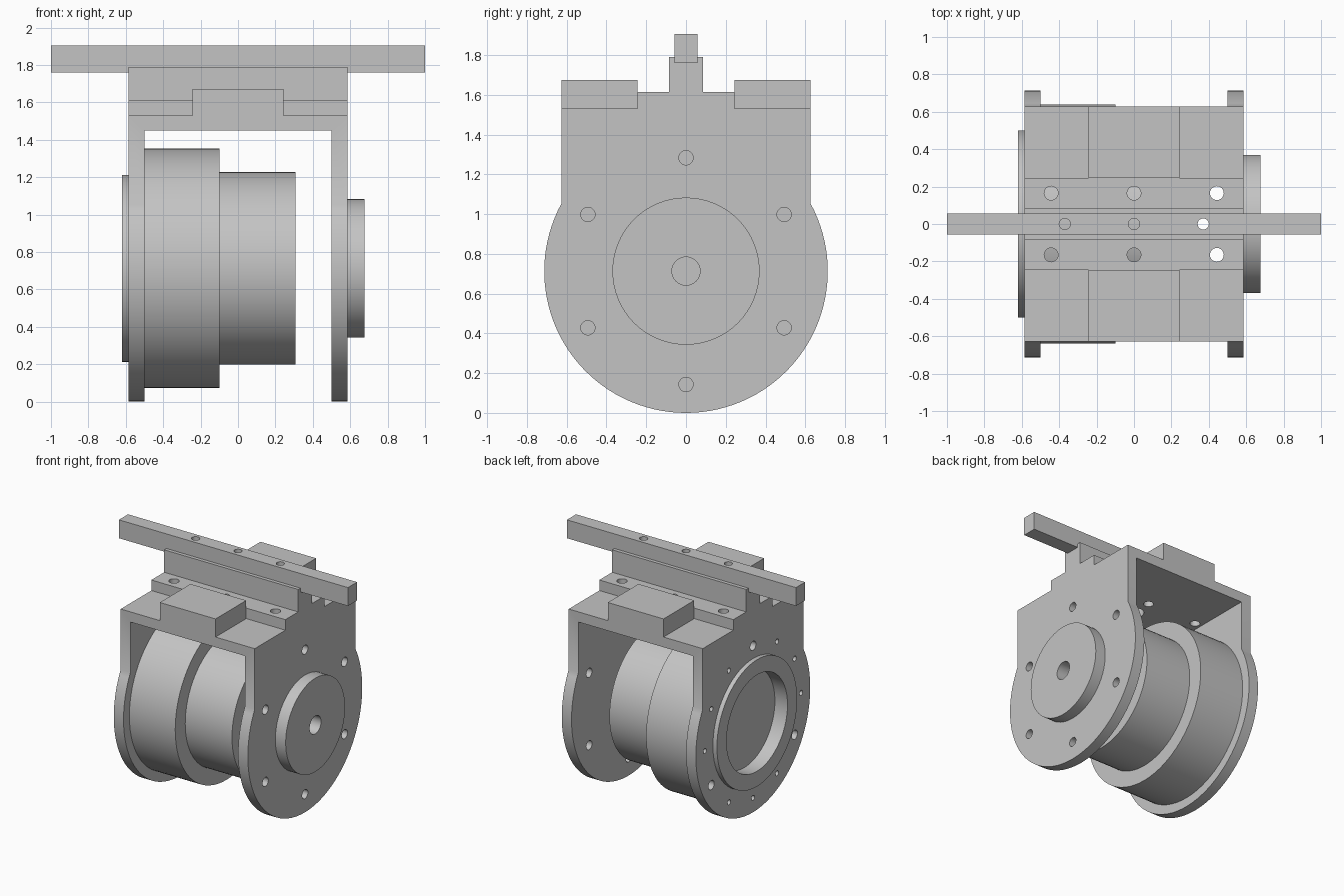
import bpy, bmesh, math
from mathutils import Matrix, Vector

if "Cube" in bpy.data.objects:
    bpy.data.objects.remove(bpy.data.objects["Cube"])

CZ, R = 0.713, 0.713          # shaft axis height, cheek radius
W = 0.627                     # half depth of the upper housing
grey = bpy.data.materials.new("machined_grey")
grey.diffuse_color = (0.55, 0.55, 0.55, 1)
grey.use_nodes = True
grey.node_tree.nodes["Principled BSDF"].inputs["Base Color"].default_value = grey.diffuse_color


def make(name, bm):
    bmesh.ops.recalc_face_normals(bm, faces=bm.faces)
    me = bpy.data.meshes.new(name)
    bm.to_mesh(me)
    bm.free()
    me.materials.append(grey)
    ob = bpy.data.objects.new(name, me)
    bpy.context.collection.objects.link(ob)
    return ob


def add_box(bm, x0, x1, y0, y1, z0, z1):
    m = Matrix.Translation(((x0 + x1) / 2, (y0 + y1) / 2, (z0 + z1) / 2))
    bmesh.ops.create_cube(bm, size=1, matrix=m @ Matrix.Diagonal((x1 - x0, y1 - y0, z1 - z0, 1)))


def add_cyl(bm, axis, centre, r, length, seg=32):
    rot = Matrix.Rotation(math.pi / 2, 4, 'Y') if axis == 'X' else Matrix()
    bmesh.ops.create_cone(bm, cap_ends=True, segments=seg, radius1=r, radius2=r,
                          depth=length, matrix=Matrix.Translation(centre) @ rot)


def boolean(ob, bm, operation):
    cutter = make("cutter", bm)
    cutter.hide_render = True
    mod = ob.modifiers.new("cut", 'BOOLEAN')
    mod.object, mod.operation, mod.solver = cutter, operation, 'EXACT'
    bpy.context.view_layer.update()
    dg = bpy.context.evaluated_depsgraph_get()
    me = bpy.data.meshes.new_from_object(ob.evaluated_get(dg))
    ob.modifiers.clear()
    ob.data = me
    bpy.data.objects.remove(cutter)


def smooth(ob):
    bpy.ops.object.select_all(action='DESELECT')
    ob.select_set(True)
    bpy.context.view_layer.objects.active = ob
    bpy.ops.object.shade_smooth_by_angle(angle=math.radians(30))


# Housing: round cheek outline with stepped top and rail groove, extruded along x
a0 = math.asin(W / R)
arc = [(R * math.sin(t), CZ + R * math.cos(t))
       for t in (a0 + (math.pi - a0) * i / 36 for i in range(37))]
half = [(0.057, 1.76), (0.057, 1.79), (0.085, 1.79), (0.085, 1.613),
        (0.245, 1.613), (0.245, 1.53), (W, 1.53)] + arc
outline = half + [(-y, z) for y, z in reversed(half[:-1])]
bm = bmesh.new()
face = bm.faces.new([bm.verts.new((-0.585, y, z)) for y, z in outline])
ext = bmesh.ops.extrude_face_region(bm, geom=[face])
bmesh.ops.translate(bm, vec=(1.17, 0, 0),
                    verts=[v for v in ext["geom"] if isinstance(v, bmesh.types.BMVert)])
housing = make("housing", bm)

# Open space between the cheeks
bm = bmesh.new()
add_box(bm, -0.5, 0.5, -1, 1, -0.5, 1.45)
boolean(housing, bm, 'DIFFERENCE')

# Raised pads and bearing boss
bm = bmesh.new()
for s in (-1, 1):
    y = sorted((s * 0.245, s * W))
    add_box(bm, -0.243, 0.243, y[0], y[1], 1.5, 1.673)
add_cyl(bm, 'X', (0.61, 0, CZ), 0.37, 0.13, 64)
boolean(housing, bm, 'UNION')

# Bolt holes in both cheeks, shaft hole, drive bore and top mounting holes
bm = bmesh.new()
for i in range(6):
    t = math.radians(60 * i)
    add_cyl(bm, 'X', (0.54, 0.57 * math.sin(t), CZ + 0.57 * math.cos(t)), 0.036, 0.2, 24)
for i in range(12):
    t = math.radians(30 * i)
    add_cyl(bm, 'X', (-0.54, 0.6 * math.sin(t), CZ + 0.6 * math.cos(t)),
            0.02 if i % 4 else 0.036, 0.2, 20)
add_cyl(bm, 'X', (0.6, 0, CZ), 0.071, 0.4)
add_cyl(bm, 'X', (-0.54, 0, CZ), 0.49, 0.2, 64)
for x in (-0.443, 0, 0.443):
    for y in (-0.165, 0.165):
        add_cyl(bm, 'Z', (x, y, 1.53), 0.037, 0.4, 24)
for x in (-0.37, 0, 0.37):
    add_cyl(bm, 'Z', (x, 0, 1.65), 0.03, 0.6, 24)
boolean(housing, bm, 'DIFFERENCE')

# Counterbores under the rail
bm = bmesh.new()
for x in (-0.37, 0, 0.37):
    add_cyl(bm, 'Z', (x, 0, 1.45), 0.072, 0.24)
boolean(housing, bm, 'DIFFERENCE')
smooth(housing)

# Mounting bar seated in the rail groove
bm = bmesh.new()
add_box(bm, -1, 1, -0.057, 0.057, 1.76, 1.905)
bar = make("mounting_bar", bm)
bm = bmesh.new()
for x in (-0.37, 0, 0.37):
    add_cyl(bm, 'Z', (x, 0, 1.8), 0.03, 0.6, 24)
boolean(bar, bm, 'DIFFERENCE')
smooth(bar)

# Drive unit: turned body with recessed collar through the left cheek
profile = [(-0.51, 0), (-0.51, 0.38), (-0.62, 0.38), (-0.62, 0.5), (-0.5, 0.5),
           (-0.5, 0.64), (-0.1, 0.64), (-0.1, 0.515), (0.308, 0.515), (0.308, 0)]
bm = bmesh.new()
verts = [bm.verts.new((x, 0, CZ + r)) for x, r in profile]
edges = [bm.edges.new(p) for p in zip(verts, verts[1:])]
bmesh.ops.spin(bm, geom=verts + edges, cent=(0, 0, CZ), axis=(1, 0, 0),
               angle=2 * math.pi, steps=72)
bmesh.ops.remove_doubles(bm, verts=bm.verts, dist=1e-4)
smooth(make("drive_unit", bm))
